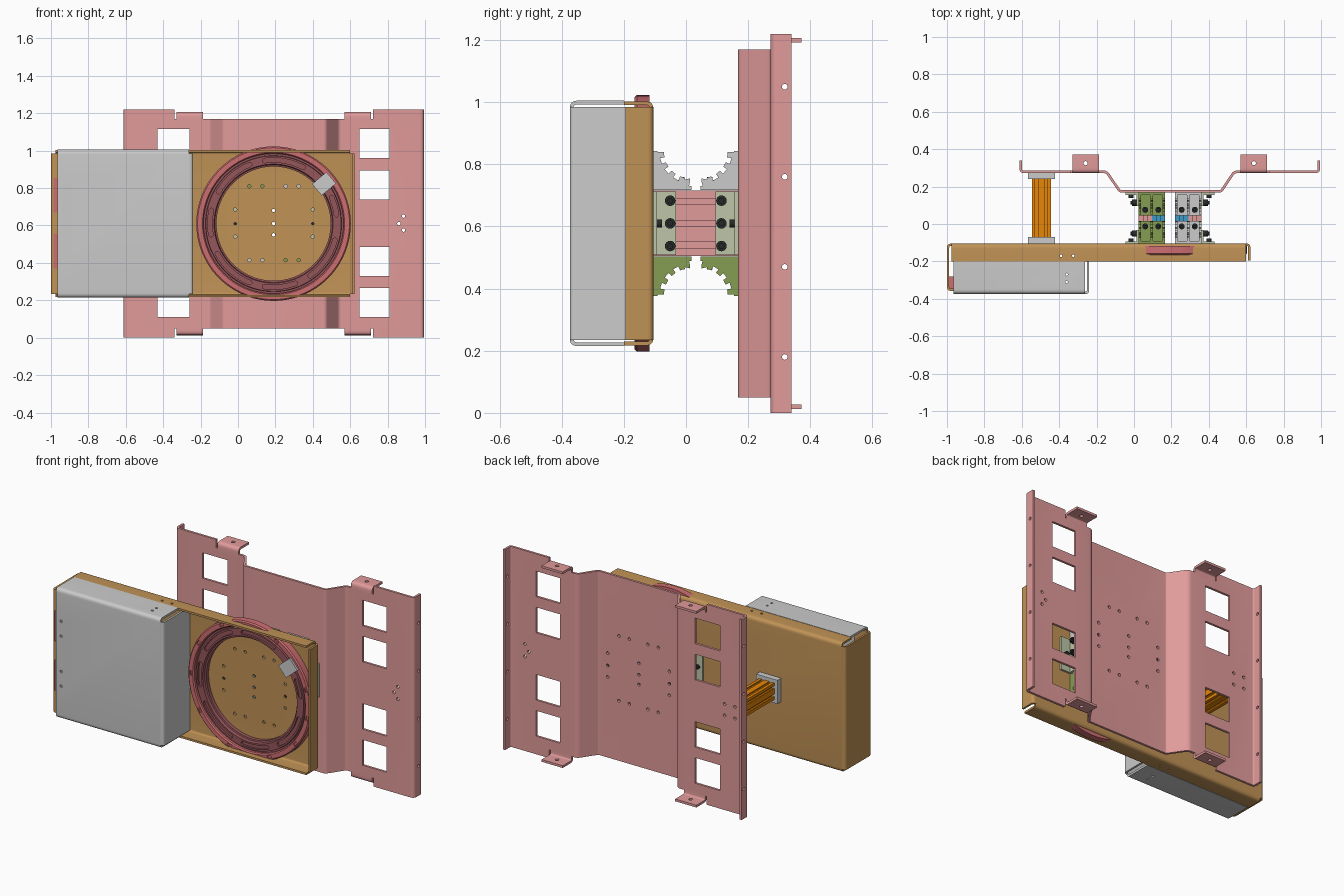
import bpy, bmesh
from math import sin, cos, pi, radians, tan
from mathutils import Vector, Matrix

if "Cube" in bpy.data.objects:
    bpy.data.objects.remove(bpy.data.objects["Cube"])

PINK, BROWN, RED, DARK = (.88, .60, .60), (.75, .57, .34), (.80, .43, .44), (.58, .34, .36)
GREEN, PALE, ORANGE, BLUE, BLACK = (.52, .61, .33), (.74, .77, .65), (.90, .52, .06), (.25, .60, .78), (.17, .18, .18)
ZC = .61                      # mid height, the whole mount is symmetric about it
YF, YB = -.105, .168          # faces joined by the central beams
YM = (YF + YB) / 2


def finish(name, bm, color=None):
    bmesh.ops.recalc_face_normals(bm, faces=bm.faces)
    me = bpy.data.meshes.new(name)
    bm.to_mesh(me)
    bm.free()
    ob = bpy.data.objects.new(name, me)
    bpy.context.collection.objects.link(ob)
    if color:
        key = "paint_%d_%d_%d" % tuple(int(c * 100) for c in color)
        mat = bpy.data.materials.get(key) or bpy.data.materials.new(key)
        mat.diffuse_color = [c ** 2.2 for c in color] + [1]
        mat.use_nodes = True
        mat.node_tree.nodes["Principled BSDF"].inputs["Base Color"].default_value = mat.diffuse_color
        me.materials.append(mat)
    return ob


def prism(bm, pts, axis, a, b):
    def at(p, h):
        return {'x': (h, p[0], p[1]), 'y': (p[0], h, p[1]), 'z': (p[0], p[1], h)}[axis]
    lo = [bm.verts.new(at(p, a)) for p in pts]
    hi = [bm.verts.new(at(p, b)) for p in pts]
    bm.faces.new(lo)
    bm.faces.new(hi)
    for i in range(len(pts)):
        j = (i + 1) % len(pts)
        bm.faces.new((lo[i], lo[j], hi[j], hi[i]))


def box(bm, x0, x1, y0, y1, z0, z1):
    prism(bm, [(x0, y0), (x1, y0), (x1, y1), (x0, y1)], 'z', z0, z1)


def rod(bm, u, v, r, axis, a, b, n=16):
    prism(bm, [(u + r * cos(2 * pi * i / n), v + r * sin(2 * pi * i / n)) for i in range(n)], axis, a, b)


def sheet(pts, t, r=.025):
    """Closed outline of bent sheet metal following pts, thickened to the left by t."""
    pts = [Vector(p) for p in pts]
    path = [pts[0]]
    for a, p, b in zip(pts, pts[1:], pts[2:]):
        d, e = (p - a).normalized(), (b - p).normalized()
        l = r * tan(d.angle(e) / 2)
        for i in range(7):
            s = i / 6
            path.append((p - d * l) * (1 - s) ** 2 + p * (2 * s * (1 - s)) + (p + e * l) * s * s)
    path.append(pts[-1])
    off = []
    for i, p in enumerate(path):
        d = (p - path[i - 1]).normalized() if i else (path[1] - p).normalized()
        e = (path[i + 1] - p).normalized() if i < len(path) - 1 else d
        n = Vector((-d.y - e.y, d.x + e.x)).normalized()
        off.append(p + n * t / n.dot(Vector((-d.y, d.x))))
    return path + off[::-1]


def cut(ob, bm):
    cutter = finish("cutter", bm)
    cutter.hide_render = True
    m = ob.modifiers.new("cut", 'BOOLEAN')
    m.operation, m.solver, m.object = 'DIFFERENCE', 'EXACT', cutter
    bpy.context.view_layer.objects.active = ob
    bpy.ops.object.modifier_apply(modifier=m.name)
    bpy.data.objects.remove(cutter)


def solid(name, color, pts, axis, a, b):
    bm = bmesh.new()
    prism(bm, pts, axis, a, b)
    return finish(name, bm, color)


# hole pattern shared by the tray and the rear plate
HOLES = [(x, z) for x in (.06, .13, .255, .325) for z in (.415, .81)]
HOLES += [(x, z) for x in (-.015, .40) for z in (.54, .61, .685)] + [(.19, z) for z in (.55, .61, .68)]

# rear plate with offset middle, windows and holes
plate = solid("rear_plate", PINK, sheet([(-.613, .34), (-.613, .272), (-.15, .272), (-.08, YB), (.47, YB),
              (.54, .272), (.995, .272), (.995, .34)], .014), 'z', 0, 1.22)
bm = bmesh.new()
box(bm, -.34, .722, 0, .5, 1.17, 1.3)
box(bm, -.34, .722, 0, .5, -.1, .05)
for x0, x1 in ((-.43, -.26), (.65, .81)):
    for z in (.11, .33, .74, .96):
        box(bm, x0, x1, .2, .31, z, z + .155)
for x, z in HOLES + [(.86, .61), (.885, .65), (.885, .575)] + [(-.495 + i, ZC + j) for i in (-.035, .035) for j in (-.035, .035)]:
    rod(bm, x, z, .009, 'y', .1, .31)
for z in (.18, .47, .76, 1.05):
    rod(bm, .318, z, .009, 'x', -.7, 1.1)
cut(plate, bm)

# bent mounting tabs
for s in (1, -1):
    for x0, x1 in ((-.33, -.187), (.57, .712)):
        pts = [(.272, ZC + s * .545), (.272, ZC + s * .597), (.372, ZC + s * .597)]
        tab = solid("mounting_tab", PINK, sheet(pts, -.014 * s), 'x', x0, x1)
        bm = bmesh.new()
        rod(bm, (x0 + x1) / 2, .325, .011, 'z', ZC + s * .55, ZC + s * .65)
        cut(tab, bm)

# front tray: channel and two end flanges
tray = solid("front_tray", BROWN, sheet([(-.2, .217), (YF, .217), (YF, 1.003), (-.2, 1.003)], .012), 'x', -.975, .6)
bm = bmesh.new()
for x, z in HOLES:
    rod(bm, x, z, .009, 'y', -.15, -.08)
for x in (-.39, -.325):
    rod(bm, x, -.17, .007, 'z', .1, 1.1)
cut(tray, bm)
solid("tray_right_flange", BROWN, sheet([(.598, YF), (.622, YF), (.622, -.195)], -.012, .02), 'z', .235, .985)
left = solid("tray_left_flange", BROWN,
             sheet([(-.973, YF), (-1, YF), (-1, -.358), (-.89, -.358)], .012, .022), 'z', .235, .985)
bm = bmesh.new()
for z in (.37, .67):
    box(bm, -.987, -.957, -.4, -.28, z, z + .185)
cut(left, bm)
for z in (.37, .67):
    bm = bmesh.new()
    box(bm, -.988, -.966, -.35, -.28, z, z + .185)
    finish("side_connector", bm, RED)

# grey cover box
cover = solid("cover_shell", None, sheet([(-.2, .215), (-.374, .215), (-.374, 1.005), (-.2, 1.005)], -.012), 'x', -.965, -.262)
bm = bmesh.new()
for z in (.415, .505, .72, .81):
    rod(bm, -.93, z, .008, 'y', -.4, -.366)
for y in (-.27, -.31):
    rod(bm, -.36, y, .007, 'z', .1, 1.1)
cut(cover, bm)
solid("cover_side", None, sheet([(-.264, -.374), (-.24, -.374), (-.24, -.12)], .012, .02), 'z', .235, .985)


# ring on the tray
def lathe(name, color, prof, n=96):
    bm = bmesh.new()
    loops = [[bm.verts.new((.19 + r * cos(2 * pi * i / n), y, ZC + r * sin(2 * pi * i / n))) for r, y in prof] for i in range(n)]
    for i in range(n):
        for k in range(len(prof)):
            a, b, m = loops[i], loops[(i + 1) % n], (k + 1) % len(prof)
            bm.faces.new((a[k], a[m], b[m], b[k]))
    return finish(name, bm, color)


def polar(r, deg):
    return Vector((.19 + r * cos(radians(deg)), ZC + r * sin(radians(deg))))


rim = lathe("ring_rim", RED, [(.413, -.118), (.413, -.158), (.406, -.165), (.38, -.165), (.374, -.158), (.374, -.118)])
bm = bmesh.new()
for a in (15, 62, 100, 118, 150, 180, 212, 250, 290, 322, 350):
    prism(bm, [polar(.388, a - 2), polar(.388, a + 2), polar(.402, a + 2), polar(.402, a - 2)], 'y', -.18, -.157)
cut(rim, bm)
core = lathe("ring_core", DARK, [(.374, -.118), (.374, -.143), (.364, -.143), (.362, -.158), (.318, -.158),
                                (.314, -.142), (.305, -.14), (.305, -.118)])
bm = bmesh.new()
for a0, a1 in ((62, 98), (112, 150), (168, 190), (208, 248), (262, 290), (305, 345), (8, 24)):
    pts = [polar(.352, a0 + (a1 - a0) * i / 12) for i in range(13)]
    pts += [polar(.34, a1) + Matrix.Rotation(radians(a1 + i * 30), 2) @ Vector((.012, 0)) for i in range(1, 6)]
    pts += [polar(.328, a1 + (a0 - a1) * i / 12) for i in range(13)]
    pts += [polar(.34, a0) + Matrix.Rotation(radians(a0 + 180 + i * 30), 2) @ Vector((.012, 0)) for i in range(1, 6)]
    prism(bm, pts, 'y', -.18, -.146)
cut(core, bm)
clip = Matrix.Rotation(radians(40), 2)
solid("ring_clip", None, [Vector((.46, .823)) + clip @ Vector(p) for p in
      ((-.05, -.04), (.05, -.04), (.05, .04), (-.05, .04))], 'y', -.178, -.13)


# slotted beams
def slotted(cx, cz, nx, nz, u, gap, depth):
    w, h = nx * u, nz * u
    out = []
    for n, start, d in ((nx, (-w / 2, -h / 2), (1, 0)), (nz, (w / 2, -h / 2), (0, 1)),
                        (nx, (w / 2, h / 2), (-1, 0)), (nz, (-w / 2, h / 2), (0, -1))):
        start, d = Vector(start) + Vector((cx, cz)), Vector(d)
        inw = Vector((-d.y, d.x))
        out.append(start)
        for i in range(n):
            c = start + d * u * (i + .5)
            for s, k in ((-gap, 0), (-gap, .4), (-1.9 * gap, .4), (-gap, 1), (gap, 1), (1.9 * gap, .4), (gap, .4), (gap, 0)):
                out.append(c + d * s + inw * depth * k)
    return out


for x, c, n in ((.06, PINK, "outer"), (.13, BLUE, "inner"), (.255, BLUE, "inner"), (.325, PINK, "outer")):
    solid("beam_" + n, c, slotted(x, ZC, 1, 3, .0705, .01, .022), 'y', YF, YB)
solid("side_strut", ORANGE, slotted(-.495, ZC, 2, 2, .051, .008, .016), 'y', -.075, .245)
for y0, y1 in ((YF, -.07), (.24, .272)):
    bm = bmesh.new()
    box(bm, -.567, -.423, y0, y1, ZC - .072, ZC + .072)
    finish("strut_end_cap", bm)

# angle brackets above and below the beams, with notched gussets and bolts
notched = [(.012, .012), (.115, .012)]
for i in range(9):
    a = radians(270 - i * 90 / 8)
    for r in ((.098, .084) if i % 2 else (.084, .098)):
        notched.append((.118 + r * cos(a), .122 + r * sin(a)))
notched.append((.012, .122))
for sy in (1, -1):
    for sz in (1, -1):
        def place(p):
            return (YM + sy * (p[0] + YF - YM), ZC + sz * (p[1] + .107))
        for x, c in ((.095, GREEN if sz > 0 else None), (.29, GREEN if sz < 0 else None)):
            bm = bmesh.new()
            prism(bm, [place(p) for p in ((0, 0), (.122, 0), (.122, .014), (.014, .014), (.014, .126), (0, .126))], 'x', x - .07, x + .07)
            for gx in (x - .07, x - .006, x + .058):
                prism(bm, [place(p) for p in notched], 'x', gx, gx + .012)
            finish("angle_bracket", bm, c)
            bm = bmesh.new()
            for bx in (x - .035, x + .035):
                y, z = place((.092, .012))
                rod(bm, bx, y, .016, 'z', z, z + sz * .02)
                rod(bm, bx, y, .010, 'z', z, z + sz * .03, 6)
            finish("bracket_bolts", bm, BLACK)
    # side brackets with three bolts
    for sx in (1, -1):
        bm = bmesh.new()
        def side(u, v):
            return (.1925 + sx * (.168 + u), YM + sy * (v + YF - YM))
        prism(bm, [side(*p) for p in ((0, 0), (.07, 0), (.07, .012), (.012, .012), (.012, .073), (0, .073))], 'z', ZC - .102, ZC + .102)
        finish("side_bracket", bm, PALE)
        bm = bmesh.new()
        for z in (-.073, 0, .073):
            x, y = side(.012, .054)
            rod(bm, y, ZC + z, .017, 'x', x, x + sx * .022)
            rod(bm, y, ZC + z, .010, 'x', x, x + sx * .03, 6)
        x, y = side(.04, .012)
        rod(bm, x, ZC, .013, 'y', YM + sy * (YF - YM - .004), y + sy * .016)
        finish("side_bolts", bm, BLACK)

bpy.ops.object.select_all(action='SELECT')
bpy.context.view_layer.objects.active = plate
bpy.ops.object.shade_smooth_by_angle(angle=radians(30))
